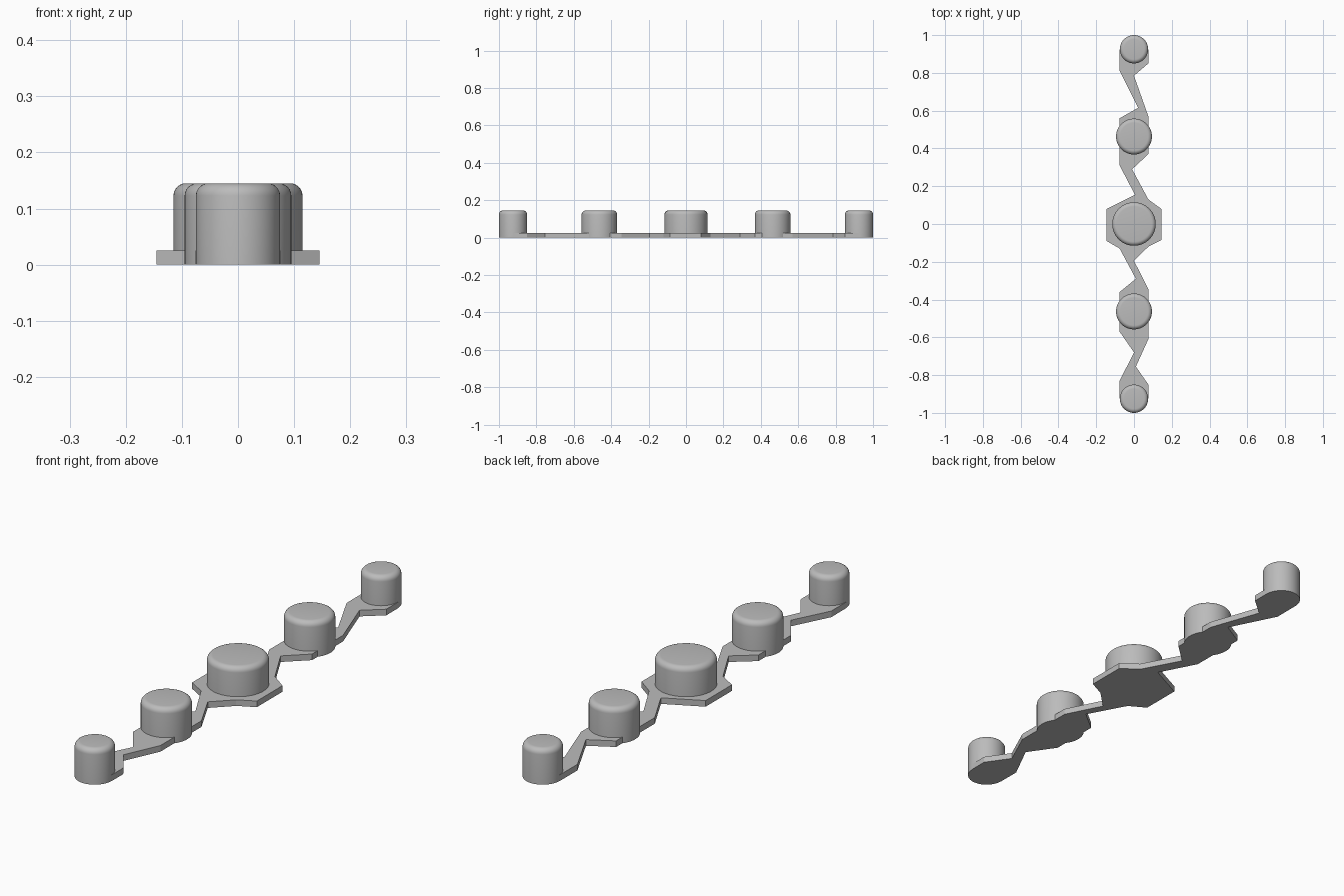
import bpy, bmesh, math

old = bpy.data.objects.get("Cube")
if old:
    bpy.data.objects.remove(old, do_unlink=True)

grey = bpy.data.materials.new("plain grey")
grey.use_nodes = True
grey.diffuse_color = (0.5, 0.5, 0.5, 1)
grey.node_tree.nodes["Principled BSDF"].inputs["Base Color"].default_value = (0.5, 0.5, 0.5, 1)


def add_object(name, bm):
    bmesh.ops.recalc_face_normals(bm, faces=bm.faces)
    mesh = bpy.data.meshes.new(name)
    bm.to_mesh(mesh)
    bm.free()
    mesh.materials.append(grey)
    obj = bpy.data.objects.new(name, mesh)
    bpy.context.collection.objects.link(obj)
    return obj


def button(name, y, radius, height=0.145, fillet=0.022, sides=64):
    """Upright cylinder with a rounded top rim."""
    bm = bmesh.new()
    arc = [i * math.pi / 12 for i in range(7)]
    profile = [(radius, 0)] + [(radius - fillet + fillet * math.cos(a),
                                height - fillet + fillet * math.sin(a)) for a in arc]
    rings = []
    for r, z in profile:
        rings.append([bm.verts.new((r * math.cos(t), y + r * math.sin(t), z))
                      for t in (2 * math.pi * k / sides for k in range(sides))])
    for low, high in zip(rings, rings[1:]):
        for k in range(sides):
            n = (k + 1) % sides
            bm.faces.new((low[k], low[n], high[n], high[k]))
    bm.faces.new(rings[0])
    bm.faces.new(rings[-1])
    obj = add_object(name, bm)
    bpy.ops.object.select_all(action='DESELECT')
    obj.select_set(True)
    bpy.context.view_layer.objects.active = obj
    bpy.ops.object.shade_smooth_by_angle(angle=math.radians(35))


# Zigzag base plate: right and left edges, both listed from back to front
W, H, THICK = 0.076, 0.145, 0.025
left_edge = [(W, 0.925), (W, 0.85), (0, 0.785), (W, 0.57), (W, 0.37), (-0.01, 0.29),
             (W, 0.13), (H, 0.08), (H, -0.085), (W, -0.12), (0, -0.195), (W, -0.345),
             (W, -0.61), (0.01, -0.755), (W, -0.85), (W, -0.925)]
right_edge = [(-W, 0.925), (-W, 0.81), (0.022, 0.615), (-W, 0.56), (-W, 0.31), (0.005, 0.155),
              (-H, 0.08), (-H, -0.09), (-W, -0.13), (0.01, -0.29), (-W, -0.36),
              (-W, -0.57), (0, -0.68), (-W, -0.83), (-W, -0.925)]
bm = bmesh.new()
base = bm.faces.new([bm.verts.new((x, y, 0)) for x, y in left_edge + right_edge[::-1]])
top = bmesh.ops.extrude_face_region(bm, geom=[base], use_keep_orig=True)["geom"]
bmesh.ops.translate(bm, vec=(0, 0, THICK),
                    verts=[v for v in top if isinstance(v, bmesh.types.BMVert)])
bmesh.ops.triangulate(bm, faces=[f for f in bm.faces if len(f.verts) > 4])
add_object("base_plate", bm)

# Buttons along the plate
button("centre_button", 0, 0.115)
for side, s in (("front", -1), ("back", 1)):
    button(side + "_middle_button", s * 0.463, 0.095)
    button(side + "_end_button", s * 0.925, 0.075)
